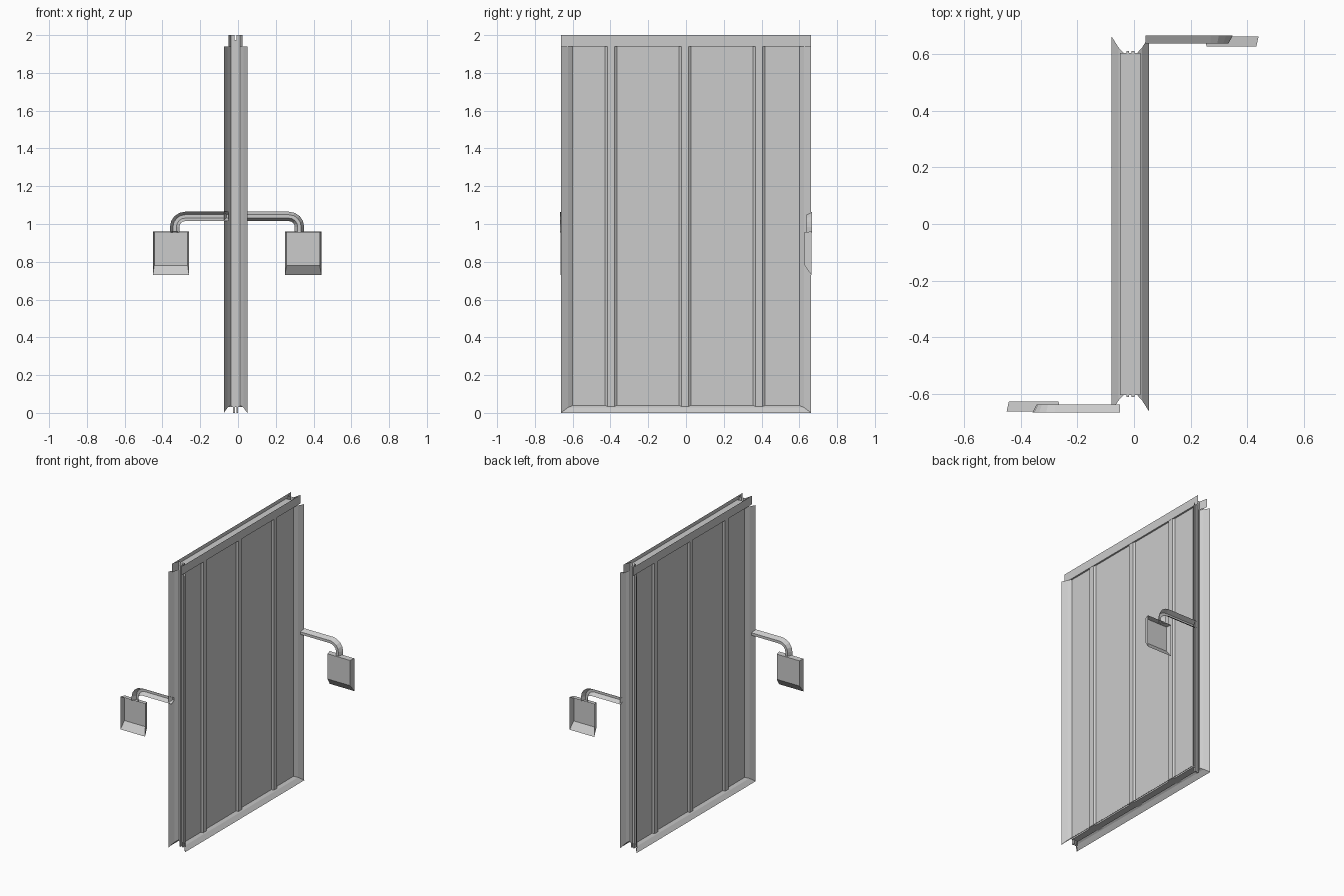
import bpy, math

if "Cube" in bpy.data.objects:
    bpy.data.objects.remove(bpy.data.objects["Cube"])

CX = -0.013          # middle plane of the panel
HALF = 0.024         # half thickness of the core


def add_mesh(name, verts, faces):
    me = bpy.data.meshes.new(name)
    me.from_pydata(verts, [], faces)
    me.update()
    ob = bpy.data.objects.new(name, me)
    bpy.context.collection.objects.link(ob)
    return ob


def strip(name, a, b):
    """Sheet between two point rows of equal length."""
    n = len(a)
    return add_mesh(name, a + b, [(i, i + 1, n + i + 1, n + i) for i in range(n - 1)])


def prism(name, outline, z0, z1):
    """Closed vertical extrusion of an xy outline."""
    n = len(outline)
    verts = [(x, y, z) for z in (z0, z1) for x, y in outline]
    faces = [(i, (i + 1) % n, n + (i + 1) % n, n + i) for i in range(n)]
    faces += [tuple(reversed(range(n))), tuple(range(n, 2 * n))]
    return add_mesh(name, verts, faces)


# Core panel with trapezoid ribs on both broad faces
face = [(HALF, -0.605)]
for c in (-0.397, -0.005, 0.387):
    face += [(HALF, c - 0.032), (HALF + 0.01, c - 0.018),
             (HALF + 0.01, c + 0.018), (HALF, c + 0.032)]
face.append((HALF, 0.605))
outline = [(CX + x, y) for x, y in face] + [(CX - x, -y) for x, y in face]
prism("ribbed_panel", outline, 0.03, 1.945)

# Recessed top channel floor
prism("top_channel", [(CX - 0.036, -0.605), (CX + 0.036, -0.605),
                      (CX + 0.036, 0.605), (CX - 0.036, 0.605)], 1.94, 1.975)

# Flared sheet edges around both faces
for side, s in (("right", 1), ("left", -1)):
    X = lambda h: CX + s * h
    # upright rim along the top
    strip("top_rim_" + side,
          [(X(0.037), -0.663, 1.94), (X(0.037), -0.663, 2.0)],
          [(X(0.037), 0.663, 1.94), (X(0.037), 0.663, 2.0)])
    # splayed skirt along the bottom, mitred at the ends
    prof = [(HALF, 0.04, 0.605), (0.042, 0.028, 0.625), (0.066, 0.0, 0.663)]
    strip("bottom_skirt_" + side,
          [(X(h), -y, z) for h, z, y in prof],
          [(X(h), y, z) for h, z, y in prof])
    for end, e in (("back", 1), ("front", -1)):
        # splayed flange up each end
        prof = [(HALF, 0.60, 0.04), (0.042, 0.625, 0.028), (0.062, 0.663, 0.0)]
        strip("end_flange_%s_%s" % (end, side),
              [(X(h), e * y, z) for h, y, z in prof],
              [(X(h), e * y, 1.94) for h, y, z in prof])
        # corner gusset under the rim
        strip("rim_gusset_%s_%s" % (end, side),
              [(X(0.005), e * 0.606, 1.94), (X(HALF), e * 0.606, 1.94), (X(0.037), e * 0.663, 1.94)],
              [(X(0.005), e * 0.606, 2.0), (X(HALF), e * 0.606, 2.0), (X(0.037), e * 0.663, 2.0)])

# Twin seal strips down each narrow end
for end, e in (("back", 1), ("front", -1)):
    for k, dx in enumerate((-0.009, 0.009)):
        x = CX + dx
        y0, y1 = sorted((e * 0.595, e * 0.612))
        prism("seal_%s_%d" % (end, k),
              [(x - 0.005, y0), (x + 0.005, y0), (x + 0.005, y1), (x - 0.005, y1)], 0.0, 1.975)


def arm(name, e):
    """Bent channel arm, open on its outer side."""
    path = [(0.045, 1.04, 0, 1)]
    r = 0.055
    for i in range(5):
        t = math.radians(90 - 22.5 * i)
        path.append((0.275 + r * math.cos(t), 1.04 - r + r * math.sin(t), math.cos(t), math.sin(t)))
    path.append((0.33, 0.955, 1, 0))
    section = [(-0.025, 0.668), (-0.009, 0.638), (0.009, 0.638), (0.025, 0.668)]
    verts, n = [], len(section)
    for x, z, nx, nz in path:
        for o, y in section:
            verts.append((e * (x + nx * o) - 0.005, e * y, z + nz * o))
    faces = [(i * n + j, i * n + j + 1, (i + 1) * n + j + 1, (i + 1) * n + j)
             for i in range(len(path) - 1) for j in range(n - 1)]
    add_mesh(name, verts, faces)


def paddle(name, e):
    """Open tray with a sloping lower lip."""
    rim = [(-0.096, 0.96), (0.096, 0.96), (0.096, 0.73), (-0.096, 0.73)]
    back = [(-0.088, 0.957), (0.088, 0.957), (0.088, 0.78), (-0.088, 0.78)]
    verts = [(e * (0.35 + x) - 0.005, e * 0.664, z) for x, z in rim]
    verts += [(e * (0.35 + x) - 0.005, e * 0.628, z) for x, z in back]
    faces = [(i, (i + 1) % 4, 4 + (i + 1) % 4, 4 + i) for i in range(4)] + [(4, 5, 6, 7)]
    add_mesh(name, verts, faces)


# Arm and paddle at opposite corners, turned half a revolution
for end, e in (("back", 1), ("front", -1)):
    arm("arm_" + end, e)
    paddle("paddle_" + end, e)
